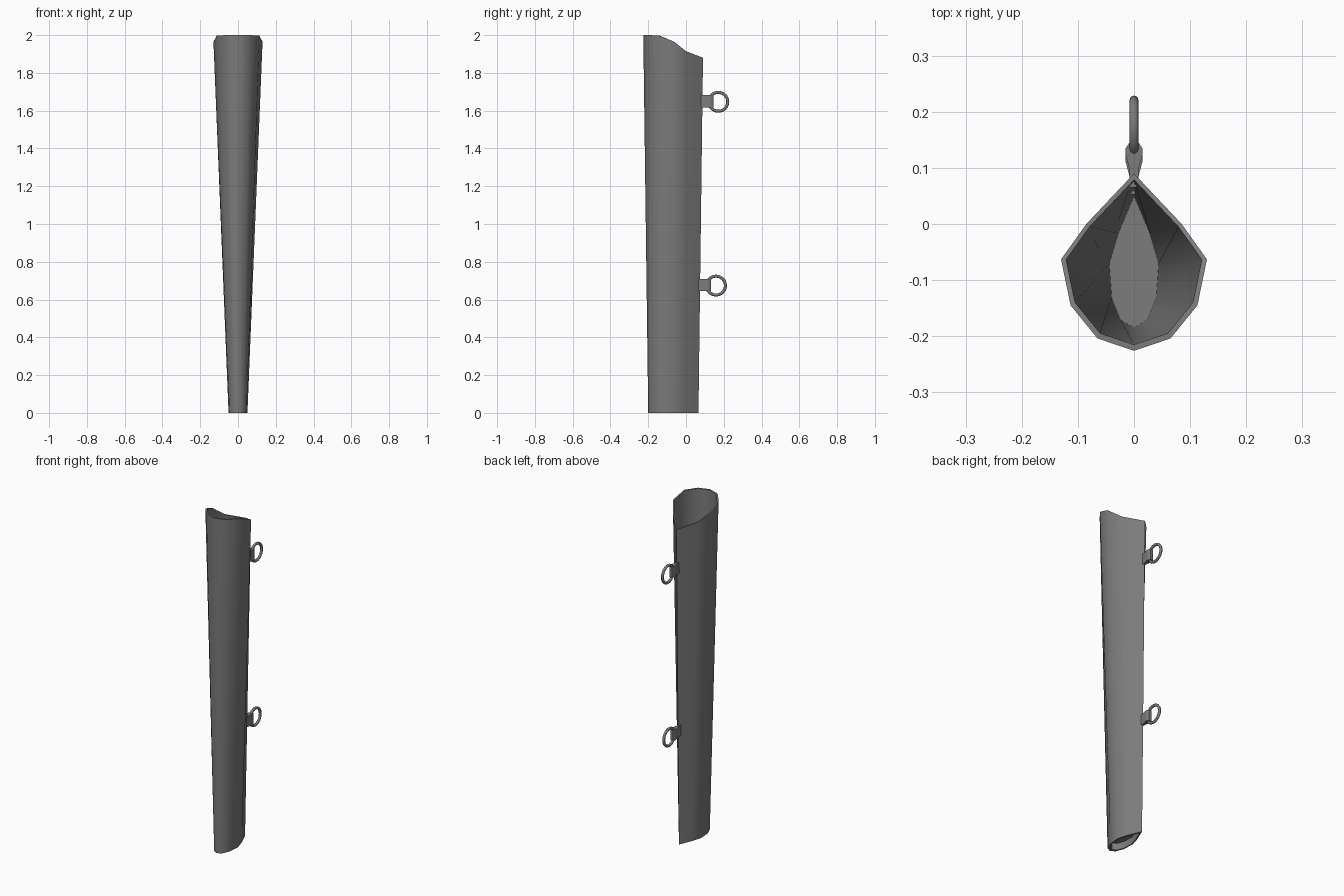
import bpy, bmesh, math
from mathutils import Matrix, Vector

cube = bpy.data.objects.get("Cube")
if cube:
    bpy.data.objects.remove(cube, do_unlink=True)

grey = bpy.data.materials.new("dark_grey")
grey.use_nodes = True
colour = (0.2, 0.2, 0.2, 1)
grey.diffuse_color = colour
grey.node_tree.nodes["Principled BSDF"].inputs["Base Color"].default_value = colour


def finish(name, bm, angle):
    bmesh.ops.recalc_face_normals(bm, faces=bm.faces)
    mesh = bpy.data.meshes.new(name)
    bm.to_mesh(mesh)
    bm.free()
    mesh.materials.append(grey)
    obj = bpy.data.objects.new(name, mesh)
    bpy.context.collection.objects.link(obj)
    bpy.ops.object.select_all(action="DESELECT")
    obj.select_set(True)
    bpy.context.view_layer.objects.active = obj
    bpy.ops.object.shade_smooth_by_angle(angle=math.radians(angle))
    return obj


def mirrored(half):
    # Close a half section running from the back edge to the front edge
    return half + [Vector((-p.x, p.y, p.z)) for p in half[-2:0:-1]]


# Mouth and foot sections, half of each, back edge first
MOUTH = [(0, .09, 1.88), (.085, 0, 1.915), (.13, -.063, 1.965),
         (.113, -.145, 1.997), (.065, -.204, 2), (0, -.226, 2)]
FOOT = [(0, .066, 0), (.032, -.01, 0), (.05, -.07, 0),
        (.045, -.14, 0), (.027, -.185, 0), (0, -.2, 0)]
mouth = mirrored([Vector(p) for p in MOUTH])
foot = mirrored([Vector(p) for p in FOOT])


def shrink(ring, factor, lift=0):
    return [Vector((p.x * factor, -.07 + (p.y + .07) * factor, p.z + lift)) for p in ring]


# Tapered hollow sheath: recessed foot, outer wall, rim, inner wall, floor
rings = [shrink(foot, .86, .04), shrink(foot, .86), foot, mouth,
         shrink(mouth, .93), shrink(foot, .88, .06)]
bm = bmesh.new()
loops = [[bm.verts.new(p) for p in ring] for ring in rings]
count = len(mouth)
for a, b in zip(loops, loops[1:]):
    for i in range(count):
        j = (i + 1) % count
        bm.faces.new((a[i], a[j], b[j], b[i]))
bm.faces.new(loops[0])
bm.faces.new(loops[-1])
finish("sheath_body", bm, 50)


def hanger(label, y, z):
    # Strap tab that swells where it wraps the ring
    bm = bmesh.new()
    profile = [(-.02, .007), (.012, .008), (.038, .015), (.05, .015), (.06, .008)]
    outline = [(w, y + d) for d, w in profile] + [(-w, y + d) for d, w in reversed(profile)]
    base = bm.faces.new([bm.verts.new((px, py, z - .032)) for px, py in outline])
    top = bmesh.ops.extrude_face_region(bm, geom=[base])["geom"]
    bmesh.ops.translate(bm, vec=(0, 0, .064),
                        verts=[v for v in top if isinstance(v, bmesh.types.BMVert)])
    finish(label + "_strap_tab", bm, 40)

    # Round carrying ring standing in the side plane
    bm = bmesh.new()
    major, minor, around, sides = .05, .008, 24, 8
    grid = []
    for i in range(around):
        a = math.tau * i / around
        row = []
        for k in range(sides):
            b = math.tau * k / sides
            r = major + minor * math.cos(b)
            row.append(bm.verts.new((minor * math.sin(b), y + .086 + r * math.cos(a),
                                     z - .003 + r * math.sin(a))))
        grid.append(row)
    for i in range(around):
        for k in range(sides):
            n, m = (i + 1) % around, (k + 1) % sides
            bm.faces.new((grid[i][k], grid[n][k], grid[n][m], grid[i][m]))
    finish(label + "_carry_ring", bm, 60)


hanger("upper", .085, 1.65)
hanger("lower", .073, .677)
